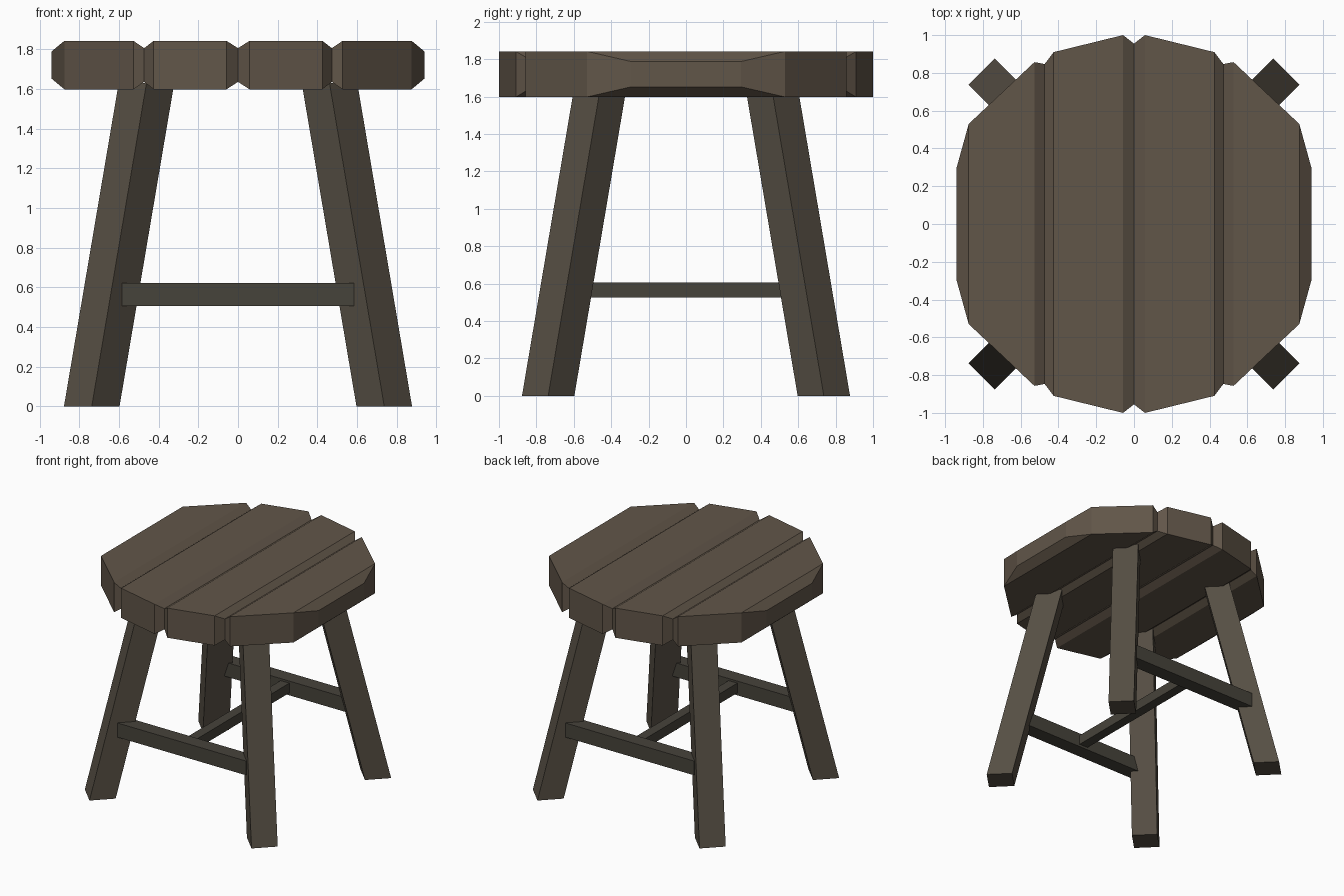
import bpy, bmesh

if "Cube" in bpy.data.objects:
    bpy.data.objects.remove(bpy.data.objects["Cube"])


def material(name, rgb):
    m = bpy.data.materials.new(name)
    m.diffuse_color = (*rgb, 1)
    m.use_nodes = True
    m.node_tree.nodes["Principled BSDF"].inputs["Base Color"].default_value = m.diffuse_color
    return m


SEAT = material("seat wood", (0.12, 0.092, 0.066))
LEG = material("leg wood", (0.092, 0.077, 0.057))
RAIL = material("rail wood", (0.062, 0.056, 0.043))


def loft(name, rings, mat):
    """Skin a row of four-cornered rings into a closed flat-faced solid."""
    bm = bmesh.new()
    rows = [[bm.verts.new(p) for p in ring] for ring in rings]
    for a, b in zip(rows, rows[1:]):
        for i in range(4):
            j = (i + 1) % 4
            bm.faces.new((a[i], a[j], b[j], b[i]))
    bm.faces.new(rows[0])
    bm.faces.new(rows[-1])
    bmesh.ops.recalc_face_normals(bm, faces=bm.faces)
    mesh = bpy.data.meshes.new(name)
    bm.to_mesh(mesh)
    bm.free()
    mesh.materials.append(mat)
    obj = bpy.data.objects.new(name, mesh)
    bpy.context.collection.objects.link(obj)
    return obj


# Seat planks: columns of (x, half length, half thickness), thin at the chamfers
MID, FULL, THIN, RIM = 1.72, 0.122, 0.085, 0.068
inner = [(0, 0.955, THIN), (0.058, 1.0, FULL), (0.425, 0.91, FULL), (0.473, 0.847, THIN)]
outer = [(0.473, 0.847, THIN), (0.527, 0.857, FULL), (0.875, 0.53, FULL), (0.94, 0.295, RIM)]
for side, s in (("left", -1), ("right", 1)):
    for part, cols in (("inner", inner), ("outer", outer)):
        rings = [[(s * x, -h, MID - t), (s * x, h, MID - t),
                  (s * x, h, MID + t), (s * x, -h, MID + t)] for x, h, t in cols]
        loft(f"seat_plank_{side}_{part}", rings, SEAT)

# Legs: diamond section, splayed diagonally, tops set just inside the seat
R = 0.14
for end, sy in (("front", -1), ("back", 1)):
    for side, sx in (("left", -1), ("right", 1)):
        rings = []
        for c, z in ((0.737, 0), (0.461, 1.63)):
            rings.append([(sx * c + dx, sy * c + dy, z)
                          for dx, dy in ((R, 0), (0, R), (-R, 0), (0, -R))])
        loft(f"{end}_{side}_leg", rings, LEG)


def bar(name, x0, x1, y0, y1, z0, z1):
    loft(name, [[(x0, y0, z), (x1, y0, z), (x1, y1, z), (x0, y1, z)] for z in (z0, z1)], RAIL)


# Stretchers: front and back rails joined by a thinner middle rail
bar("front_rail", -0.585, 0.585, -0.73, -0.61, 0.505, 0.622)
bar("back_rail", -0.585, 0.585, 0.61, 0.73, 0.505, 0.622)
bar("middle_rail", -0.04, 0.04, -0.615, 0.615, 0.525, 0.605)
